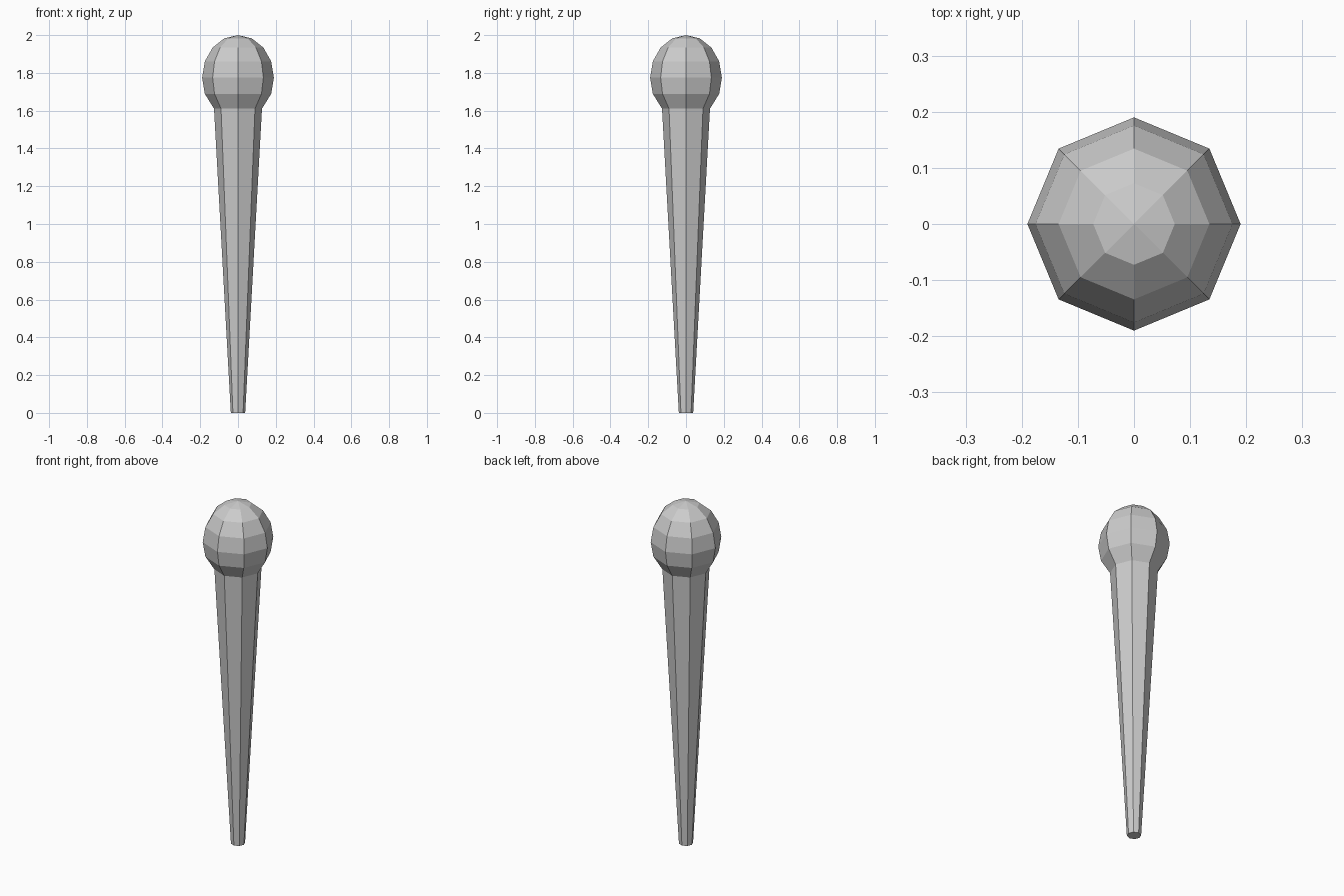
import bpy, bmesh
from math import sin, cos, pi

if "Cube" in bpy.data.objects:
    bpy.data.objects.remove(bpy.data.objects["Cube"])

SIDES = 8
HEAD_R, HEAD_H, HEAD_Z = 0.19, 0.225, 1.775   # ellipsoid knob

# Profile (radius, height): tapered shaft, then rings of the rounded head
profile = [(0.038, 0.0), (0.127, 1.611)]
profile += [(HEAD_R * sin(a), HEAD_Z + HEAD_H * cos(a))
            for a in (i * pi / 8 for i in range(5, 0, -1))]

# Lathe the profile into one closed eight-sided body
bm = bmesh.new()
rings = [[bm.verts.new((r * cos(2 * pi * k / SIDES), r * sin(2 * pi * k / SIDES), z))
          for k in range(SIDES)] for r, z in profile]
for low, high in zip(rings, rings[1:]):
    for k in range(SIDES):
        n = (k + 1) % SIDES
        bm.faces.new((low[k], low[n], high[n], high[k]))

# Flat tip at the bottom, pointed fan at the crown
bm.faces.new(rings[0][::-1])
crown = bm.verts.new((0, 0, HEAD_Z + HEAD_H))
for k in range(SIDES):
    bm.faces.new((rings[-1][k], rings[-1][(k + 1) % SIDES], crown))

mesh = bpy.data.meshes.new("round_headed_peg")
bm.to_mesh(mesh)
bm.free()
bpy.context.collection.objects.link(bpy.data.objects.new("round_headed_peg", mesh))
